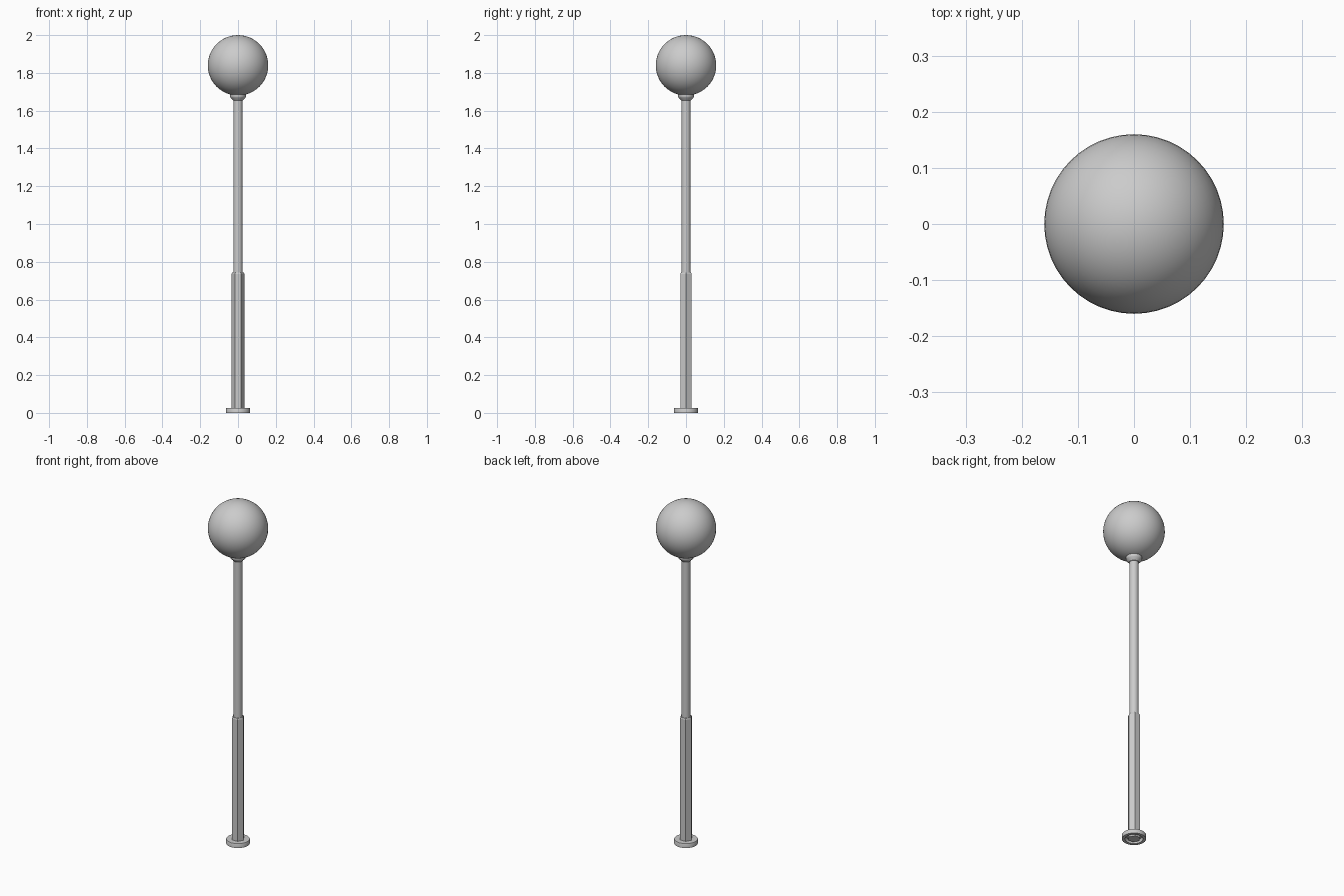
import bpy, bmesh, math

if "Cube" in bpy.data.objects:
    bpy.data.objects.remove(bpy.data.objects["Cube"])


def lathe(name, profile, sides, smooth=True):
    """Spin (radius, z) points about z; radius 0 closes to a pole."""
    bm = bmesh.new()
    rings = []
    for r, z in profile:
        if r == 0:
            rings.append([bm.verts.new((0, 0, z))] * sides)
        else:
            rings.append([bm.verts.new((r * math.cos(2 * math.pi * i / sides),
                                        r * math.sin(2 * math.pi * i / sides), z))
                          for i in range(sides)])
    for a, b in zip(rings, rings[1:]):
        for i in range(sides):
            j = (i + 1) % sides
            bm.faces.new(list(dict.fromkeys((a[i], a[j], b[j], b[i]))))
    bmesh.ops.recalc_face_normals(bm, faces=bm.faces)
    mesh = bpy.data.meshes.new(name)
    bm.to_mesh(mesh)
    bm.free()
    obj = bpy.data.objects.new(name, mesh)
    bpy.context.collection.objects.link(obj)
    if smooth:
        bpy.ops.object.select_all(action='DESELECT')
        obj.select_set(True)
        bpy.context.view_layer.objects.active = obj
        bpy.ops.object.shade_smooth_by_angle(angle=math.radians(35))
    return obj


# Foot flange, hollow underneath
lathe("base_flange", [(0, 0.025), (0.062, 0.025), (0.063, 0.023), (0.063, 0),
                      (0.047, 0), (0.044, 0.018), (0, 0.018)], 32)

# Six-sided lower sleeve
lathe("lower_sleeve", [(0, 0.001), (0.034, 0.001), (0.034, 0.735),
                       (0.031, 0.742), (0, 0.742)], 6, smooth=False)

# Slim round upper pole
lathe("upper_pole", [(0, 0.72), (0.024, 0.72), (0.024, 1.665), (0, 1.665)], 24)

# Collar holding the globe
lathe("globe_collar", [(0, 1.655), (0.027, 1.655), (0.031, 1.66), (0.04, 1.67),
                       (0.042, 1.674), (0.042, 1.687), (0, 1.687)], 32)

# Globe
bpy.ops.mesh.primitive_uv_sphere_add(segments=48, ring_count=24, radius=0.16,
                                     location=(0, 0, 1.84))
bpy.context.object.name = "globe"
bpy.ops.object.shade_smooth_by_angle(angle=math.radians(35))
